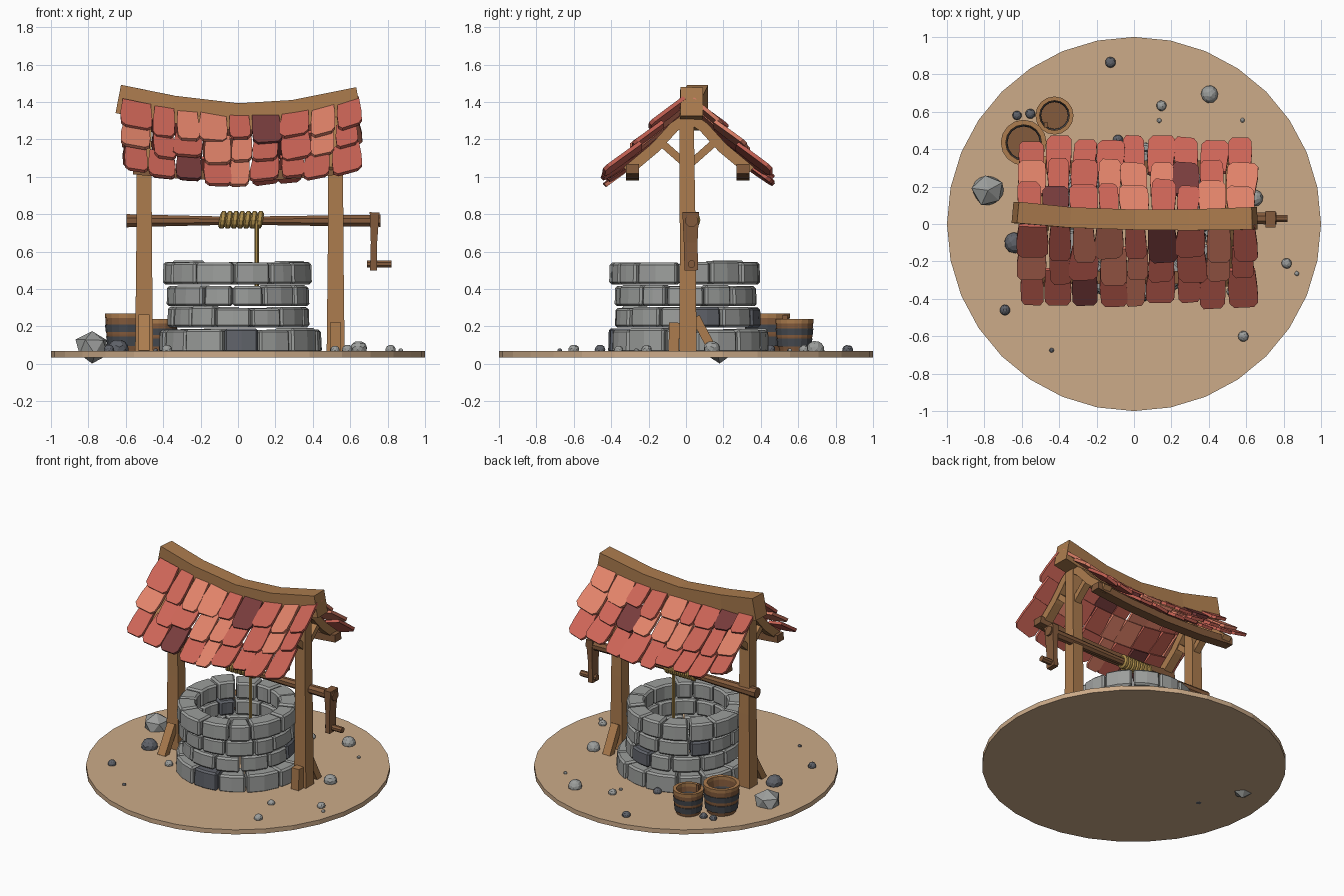
import bpy, bmesh, math, random
from mathutils import Vector

if "Cube" in bpy.data.objects:
    bpy.data.objects.remove(bpy.data.objects["Cube"])

random.seed(7)
rnd = random.uniform


def material(name, r, g, b):
    m = bpy.data.materials.new(name)
    lin = [(c / 255 / 12.92 if c < 10 else ((c / 255 + 0.055) / 1.055) ** 2.4) for c in (r, g, b)]
    m.diffuse_color = (*lin, 1)
    m.use_nodes = True
    m.node_tree.nodes["Principled BSDF"].inputs["Base Color"].default_value = m.diffuse_color
    return m


SAND = material("sand", 204, 171, 137)
STONE = material("grey stone", 156, 158, 156)
SLATE = material("dark stone", 96, 99, 106)
WOOD = material("oak", 172, 124, 78)
DARKWOOD = material("dark oak", 132, 91, 60)
ROPE = material("rope", 176, 144, 76)
TILE = material("red tile", 203, 100, 86)
TILE_LIGHT = material("salmon tile", 224, 130, 105)
TILE_DARK = material("maroon tile", 120, 60, 60)
IRON = material("iron", 70, 74, 80)


def finish(name, bm, *mats):
    bmesh.ops.recalc_face_normals(bm, faces=bm.faces)
    me = bpy.data.meshes.new(name)
    bm.to_mesh(me)
    bm.free()
    for m in mats:
        me.materials.append(m)
    ob = bpy.data.objects.new(name, me)
    bpy.context.collection.objects.link(ob)
    return ob


def bevel(ob, width):
    b = ob.modifiers.new("bevel", 'BEVEL')
    b.width, b.segments, b.limit_method = width, 1, 'ANGLE'


def skin(bm, rings, closed=False):
    """Join equal loops of points into a tube, capped unless closed."""
    loops = [[bm.verts.new(p) for p in r] for r in rings]
    n = len(loops[0])
    pairs = list(zip(loops, loops[1:])) + ([(loops[-1], loops[0])] if closed else [])
    for a, b in pairs:
        for i in range(n):
            bm.faces.new((a[i], a[(i + 1) % n], b[(i + 1) % n], b[i]))
    if not closed:
        bm.faces.new(loops[0])
        bm.faces.new(loops[-1])


def beam(name, pts, sizes, mat, n=4, ref=(0, 1, 0)):
    """Sweep an n-sided section along points; size = (half width along ref, half depth)."""
    pts = [Vector(p) for p in pts]
    rings = []
    for i, p in enumerate(pts):
        t = (pts[min(i + 1, len(pts) - 1)] - pts[max(i - 1, 0)]).normalized()
        d = t.cross(Vector(ref)).normalized()
        w = d.cross(t)
        a, b = sizes[min(i, len(sizes) - 1)]
        k = math.sqrt(2) if n == 4 else 1
        ang = [2 * math.pi * (j + 0.5) / n for j in range(n)]
        rings.append([p + w * a * k * math.cos(q) + d * b * k * math.sin(q) for q in ang])
    bm = bmesh.new()
    skin(bm, rings)
    return finish(name, bm, mat)


def lathe(name, profile, mat, loc, n=16, closed=False):
    bm = bmesh.new()
    skin(bm, [[Vector(loc) + Vector((r * math.cos(2 * math.pi * i / n), r * math.sin(2 * math.pi * i / n), z))
               for i in range(n)] for r, z in profile], closed)
    return finish(name, bm, mat)


# Round ground plate
lathe("ground_plate", [(1, 0.035), (1, 0.068)], SAND, (0, 0, 0), 32)

# Stone courses of the well: (bottom, top, outer radius, centre x, centre y, start angle, dark angles)
courses = [(0.06, 0.187, 0.435, 0.01, 0.015, -102, (-90,)),
           (0.195, 0.303, 0.387, 0.005, 0.01, -80, (6, 76)),
           (0.308, 0.417, 0.388, 0.0, 0.0, -95, (148,)),
           (0.425, 0.547, 0.407, 0.0, -0.003, -93, ())]
for c, (z0, z1, ro, cx, cy, start, darks) in enumerate(courses):
    n = 13
    cuts = [start + 360 / n * (i + (rnd(-0.17, 0.17) if i else 0)) for i in range(n)]
    cuts.append(cuts[0] + 360)
    bm = bmesh.new()
    for i in range(n):
        a0, a1 = cuts[i] + 0.7, cuts[i + 1] - 0.7
        out, top = ro + rnd(-0.012, 0.008), z1 + rnd(-0.008, 0.005)
        rings = []
        for k in range(3):
            a = math.radians(a0 + (a1 - a0) * k / 2)
            rings.append([(cx + r * math.cos(a), cy + r * math.sin(a), z)
                          for r, z in ((0.275, z0), (out, z0), (out - 0.004, top), (0.275, top))])
        before = len(bm.faces)
        skin(bm, rings)
        bm.faces.ensure_lookup_table()
        if any((d - cuts[i]) % 360 < cuts[i + 1] - cuts[i] for d in darks):
            for f in bm.faces[before:]:
                f.material_index = 1
    bevel(finish("well_course_%d" % (c + 1), bm, STONE, SLATE), 0.012)

# Posts with rafters, knee braces and footings
for side, x in (("left", -0.502), ("right", 0.522)):
    beam(side + "_post", [(x, 0.01, 0.06), (x, 0.01, 0.6), (x, 0.003, 1.34)],
         [(0.046, 0.048), (0.043, 0.042), (0.038, 0.038)], WOOD)
    for tag, s in (("front", -1), ("back", 1)):
        beam(f"{side}_{tag}_rafter", [(x, 0.015 + s * y, z) for y, z in ((0.0, 1.32), (0.08, 1.265), (0.18, 1.155), (0.33, 1.03))],
             [(0.032, 0.028)], WOOD, ref=(1, 0, 0))
        beam(f"{side}_{tag}_knee_brace", [(x, 0.01 + s * 0.02, 1.075), (x, 0.01 + s * 0.15, 1.19)],
             [(0.025, 0.02)], WOOD, ref=(1, 0, 0))
beam("left_foot_strut", [(-0.502, -0.03, 0.25), (-0.502, -0.145, 0.06)], [(0.03, 0.024)], WOOD, ref=(1, 0, 0))
beam("right_foot_strut", [(0.522, 0.05, 0.25), (0.522, 0.15, 0.06)], [(0.03, 0.024)], WOOD, ref=(1, 0, 0))
beam("right_foot_block", [(0.522, -0.066, 0.06), (0.522, -0.062, 0.22)], [(0.028, 0.03)], WOOD)


# Sagging ridge beam and eave beams
def sag(x):
    return 0.085 * (x / 0.63) ** 2


beam("ridge_beam", [(-0.635, 0.062, 1.415), (-0.35, 0.035, 1.36), (0, 0.023, 1.32), (0.3, 0.022, 1.337), (0.645, 0.03, 1.402)],
     [(0.057, 0.077), (0.055, 0.074), (0.054, 0.073), (0.056, 0.074), (0.06, 0.078)], WOOD)
for tag, y in (("front", -0.285), ("back", 0.305)):
    beam(tag + "_eave_beam", [(x, y, 1.005 + sag(x) * 0.5) for x in (-0.56, -0.3, 0, 0.3, 0.59)],
         [(0.035, 0.026)], DARKWOOD)


# Roof tiles, three overlapping rows per slope
def roof_point(s, x, v, n):
    y = 0.045 + 0.70 * v + 0.04 * v * v
    z = 1.325 - 0.745 * v + 0.09 * v * v
    return (x, 0.015 + s * (y + 0.7 * n), z + 0.7 * n + sag(x))


darks = {(-1, 0, 0.16), (-1, 2, -0.27), (1, 1, 0.27), (1, 0, -0.42)}
for tag, s in (("front", -1), ("back", 1)):
    bm = bmesh.new()
    for row in range(3):
        count = 9
        step = 1.26 / count
        edges = [-0.615 + step * i + (rnd(-0.022, 0.022) if 0 < i < count else rnd(-0.015, 0.02))
                 for i in range(count + 1)]
        for i in range(count):
            a, b = edges[i] + 0.003, edges[i + 1] - 0.001
            mid, w = (a + b) / 2, (b - a) / 2
            v0, v1 = row * 0.165 - 0.02, row * 0.165 + 0.2 + rnd(-0.028, 0.022)
            skew, lift, tilt = rnd(-0.014, 0.014), rnd(0.008, 0.022), rnd(-0.006, 0.006)
            shape = [(-0.88, 0), (0.88, 0), (1.0, 0.55), (0.98, 0.88), (0.7, 1), (-0.65, 1.02), (-0.96, 0.9), (-1.0, 0.5)]
            rings = []
            for thick in (0, 0.021):
                rings.append([roof_point(s, mid + w * p + skew * q, v0 + (v1 - v0) * q,
                                         -0.022 + (lift + 0.014) * q + tilt * p + thick) for p, q in shape])
            before = len(bm.faces)
            skin(bm, rings)
            bm.faces.ensure_lookup_table()
            dark = any(d[0] == s and d[1] == row and a <= d[2] < b for d in darks)
            colour = 2 if dark else int(rnd(0, 1) < 0.33)
            for f in bm.faces[before:]:
                f.material_index = colour
    finish(tag + "_roof_tiles", bm, TILE, TILE_LIGHT, TILE_DARK)

# Winch: axle, crank, handle
beam("winch_axle", [(-0.595, 0.03, 0.765), (-0.35, 0.03, 0.765), (-0.1, 0.03, 0.765), (0.2, 0.03, 0.765), (0.5, 0.03, 0.765), (0.762, 0.03, 0.765)],
     [(0.036, 0.038), (0.031, 0.031), (0.025, 0.025), (0.026, 0.026), (0.031, 0.031), (0.035, 0.035)], DARKWOOD, 8)
beam("crank_arm", [(0.73, 0.025, 0.81), (0.727, 0.025, 0.65), (0.724, 0.028, 0.5)],
     [(0.044, 0.026), (0.037, 0.017), (0.036, 0.018)], DARKWOOD)
beam("crank_handle", [(0.69, 0.03, 0.533), (0.82, 0.03, 0.533)], [(0.021, 0.021)], DARKWOOD, 8)

# Rope coils on the axle and hanging rope
bm = bmesh.new()
for i in range(7):
    cx = -0.082 + i * 0.033
    rings = []
    for k in range(12):
        a = 2 * math.pi * k / 12
        rings.append([(cx + 0.018 * math.cos(b) + 0.006 * math.sin(a),
                       0.03 + (0.033 + 0.016 * math.sin(b)) * math.cos(a),
                       0.769 + (0.033 + 0.016 * math.sin(b)) * math.sin(a))
                      for b in [2 * math.pi * j / 6 for j in range(6)]])
    skin(bm, rings, True)
finish("rope_coils", bm, ROPE)
beam("hanging_rope", [(0.1, 0.0, 0.77), (0.1, 0.0, 0.36)], [(0.011, 0.011)], ROPE, 6)

# Two hooped buckets
for name, x, y, r, h in (("large_bucket", -0.59, 0.435, 0.12, 0.2), ("small_bucket", -0.425, 0.58, 0.1, 0.17)):
    z = 0.066
    lathe(name, [(r * 0.8, 0), (r * 0.95, h * 0.45), (r, h), (r * 0.82, h), (r * 0.74, h * 0.35)],
          DARKWOOD, (x, y, z))
    lathe(name + "_rim", [(r * 0.8, h - 0.02), (r * 1.01, h - 0.02), (r * 1.02, h + 0.004), (r * 0.8, h + 0.004)],
          WOOD, (x, y, z), closed=True)
    for k, (b, t) in enumerate(((0.15, 0.4), (0.52, 0.72))):
        lathe(f"{name}_hoop_{k + 1}", [(r * 0.72, h * b), (r * (0.89 + 0.16 * b), h * b),
                                       (r * (0.89 + 0.17 * t), h * t), (r * 0.8, h * t)],
              IRON, (x, y, z), closed=True)
beam("small_bucket_lug", [(-0.47, 0.53, 0.16), (-0.47, 0.53, 0.262)], [(0.014, 0.01)], DARKWOOD)

# Scattered rocks: x, y, radius, dark?
rocks = [(-0.78, 0.18, 0.093, 0), (-0.64, -0.1, 0.067, 1), (-0.69, -0.46, 0.034, 1), (-0.44, -0.675, 0.015, 1),
         (0.405, 0.695, 0.056, 0), (0.147, 0.632, 0.033, 0), (0.135, 0.553, 0.015, 0), (-0.125, 0.865, 0.034, 1),
         (-0.085, 0.45, 0.034, 1), (0.58, 0.555, 0.015, 0), (0.645, 0.14, 0.055, 0), (0.815, -0.21, 0.034, 0),
         (0.87, -0.265, 0.015, 0), (0.585, -0.6, 0.034, 0), (0.52, -0.36, 0.03, 0), (-0.625, 0.58, 0.03, 1),
         (-0.555, 0.588, 0.032, 1), (-0.38, -0.25, 0.034, 0)]
for i, (x, y, r, dark) in enumerate(rocks):
    bm = bmesh.new()
    bmesh.ops.create_icosphere(bm, subdivisions=1, radius=r)
    turn = rnd(0, 6)
    for v in bm.verts:
        v.co *= rnd(0.92, 1.08)
        px, py = v.co.x, v.co.y
        v.co = (x + px * math.cos(turn) - py * math.sin(turn),
                y + px * math.sin(turn) + py * math.cos(turn),
                max(0.0, 0.068 + r * 0.22 + v.co.z * 0.93))
    ob = finish("rock_%02d" % (i + 1), bm, SLATE if dark else STONE)
    if r < 0.07:
        bevel(ob, r * 0.18)
